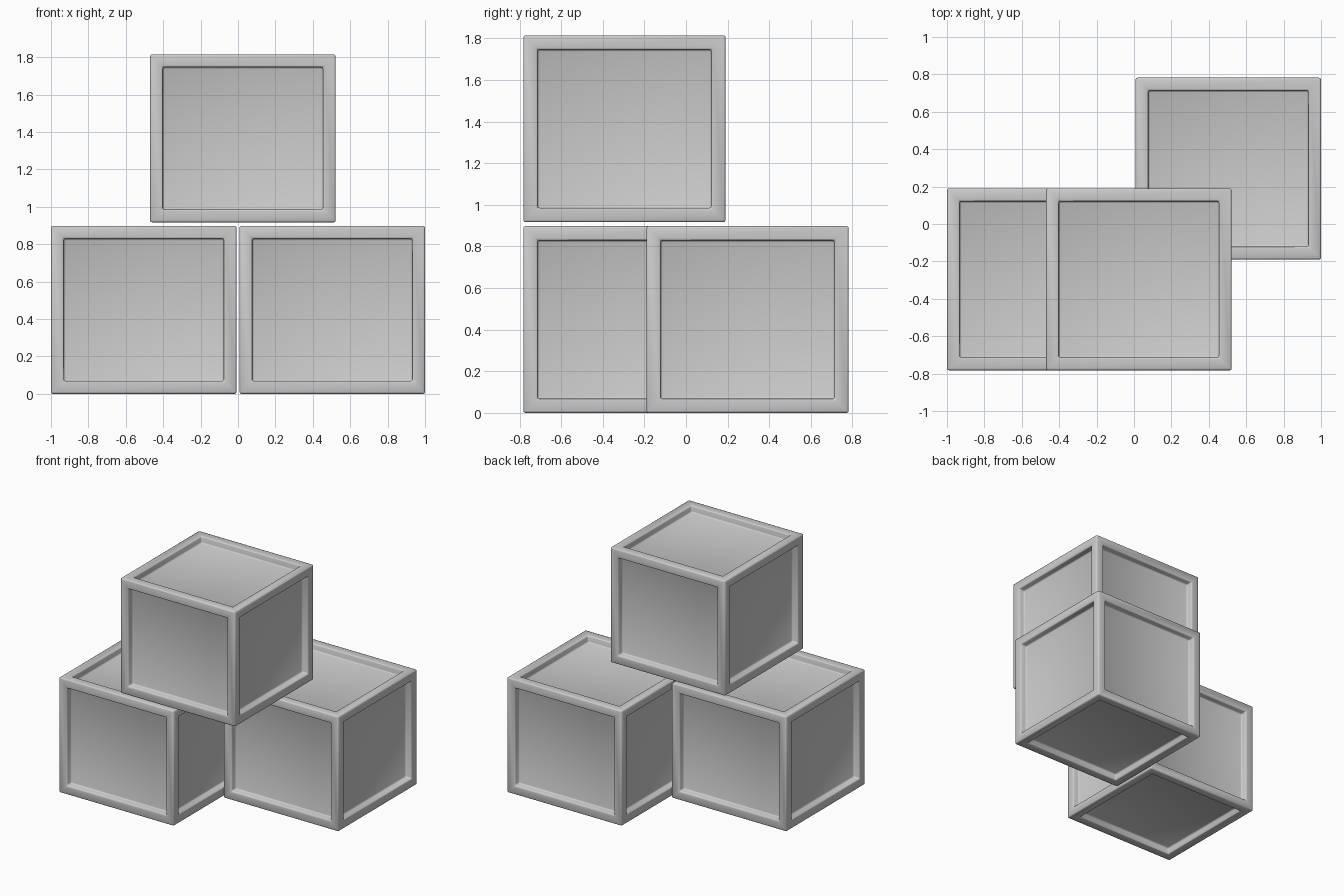
import bpy, bmesh
from mathutils import Vector

if "Cube" in bpy.data.objects:
    bpy.data.objects.remove(bpy.data.objects["Cube"])

SIZE = Vector((0.992, 0.972, 0.898))
FRAME, DEPTH = 0.097, 0.053


def crate(name, centre):
    # Box with a recessed panel on each of the six sides
    bm = bmesh.new()
    bmesh.ops.create_cube(bm, size=1)
    bmesh.ops.scale(bm, vec=SIZE, verts=bm.verts)
    panels = list(bm.faces)
    bmesh.ops.inset_individual(bm, faces=panels, thickness=FRAME, depth=0)
    # Straight-walled recesses
    for panel in panels:
        n = panel.normal.copy()
        new = bmesh.ops.extrude_discrete_faces(bm, faces=[panel])["faces"][0]
        for v in new.verts:
            v.co -= n * DEPTH
    bmesh.ops.recalc_face_normals(bm, faces=bm.faces)
    mesh = bpy.data.meshes.new(name)
    bm.to_mesh(mesh)
    bm.free()
    ob = bpy.data.objects.new(name, mesh)
    ob.location = centre
    bpy.context.collection.objects.link(ob)

    # Softened edges
    bev = ob.modifiers.new("soft_edges", 'BEVEL')
    bev.width = 0.01
    bev.segments = 2
    bev.limit_method = 'ANGLE'
    bpy.ops.object.select_all(action='DESELECT')
    ob.select_set(True)
    bpy.context.view_layer.objects.active = ob
    bpy.ops.object.modifier_apply(modifier=bev.name)
    bpy.ops.object.shade_smooth_by_angle(angle=0.9)
    return ob


# Two crates on the ground, one stacked across them
y = 0.782 - SIZE.y / 2
crate("left_crate", (-1 + SIZE.x / 2, -y, SIZE.z / 2))
crate("right_crate", (1 - SIZE.x / 2, y, SIZE.z / 2))
crate("top_crate", (0.026, -y, 0.917 + SIZE.z / 2))
